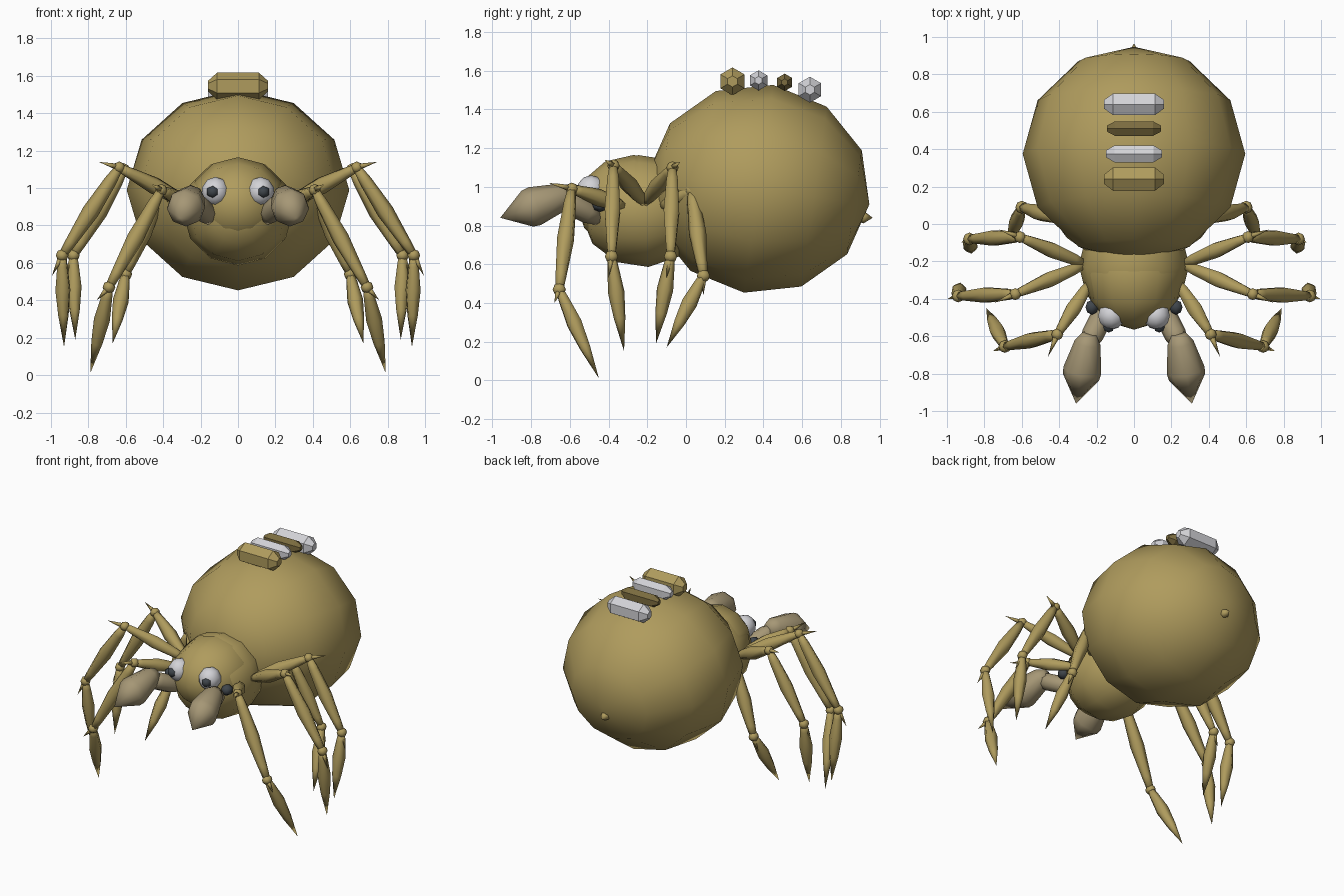
import bpy, bmesh, math
from mathutils import Vector, Matrix

if "Cube" in bpy.data.objects:
    bpy.data.objects.remove(bpy.data.objects["Cube"])


def material(name, rgb):
    m = bpy.data.materials.new(name)
    m.diffuse_color = (*rgb, 1)
    m.use_nodes = True
    m.node_tree.nodes["Principled BSDF"].inputs["Base Color"].default_value = m.diffuse_color
    return m


TAN = material("tan", (0.43, 0.33, 0.11))
BEIGE = material("beige", (0.38, 0.31, 0.18))
BROWN = material("brown", (0.20, 0.15, 0.05))
DARK = material("dark", (0.05, 0.06, 0.07))
PALE = material("pale", (0.65, 0.65, 0.68))


def finish(bm, name, mat, smooth):
    bmesh.ops.recalc_face_normals(bm, faces=bm.faces)
    for f in bm.faces:
        f.smooth = smooth
    me = bpy.data.meshes.new(name)
    bm.to_mesh(me)
    bm.free()
    me.materials.append(mat)
    ob = bpy.data.objects.new(name, me)
    bpy.context.collection.objects.link(ob)
    return ob


def ball(name, loc, radii, mat, tilt=0, seg=12, rings=6):
    """Ellipsoid with its poles along y, tilted about x."""
    bm = bmesh.new()
    bmesh.ops.create_uvsphere(bm, u_segments=seg, v_segments=rings, radius=1)
    bm.transform(Matrix.Rotation(math.radians(-90), 4, 'X'))
    bm.transform(Matrix.Translation(loc) @ Matrix.Rotation(math.radians(tilt), 4, 'X')
                 @ Matrix.Diagonal((*radii, 1)))
    return finish(bm, name, mat, True)


def spindle(name, a, b, profile, mat=TAN, sides=6, smooth=True):
    """Lathe a (fraction, radius) profile along the line a-b."""
    a, b = Vector(a), Vector(b)
    d = b - a
    q = d.to_track_quat('Z', 'Y')
    bm = bmesh.new()
    rings = []
    for t, r in profile:
        c = a + d * t
        if r == 0:
            rings.append([bm.verts.new(c)])
            continue
        rings.append([bm.verts.new(c + q @ Vector((r * math.sin(k * math.tau / sides),
                                                   r * math.cos(k * math.tau / sides), 0)))
                      for k in range(sides)])
    for lo, hi in zip(rings, rings[1:]):
        for k in range(sides):
            j = (k + 1) % sides
            loop = [lo[k % len(lo)], lo[j % len(lo)], hi[j % len(hi)], hi[k % len(hi)]]
            bm.faces.new(list(dict.fromkeys(loop)))
    for end in (rings[0], rings[-1]):
        if len(end) > 2:
            bm.faces.new(end)
    return finish(bm, name, mat, smooth)


# body
ball("abdomen", (0, 0.375, 0.99), (0.595, 0.578, 0.542), TAN, -8)
ball("thorax", (0, -0.22, 0.875), (0.295, 0.32, 0.29), TAN, 5)
ball("head", (0, -0.27, 0.912), (0.265, 0.295, 0.253), TAN)
spindle("spinneret", (0, 0.88, 0.845), (0, 0.965, 0.84), [(0, .02), (.45, .032), (1, 0)])

# back ridges: y, centre z, radius, half length
for i, (y, z, r, h) in enumerate([(0.24, 1.545, 0.072, 0.16), (0.375, 1.55, 0.052, 0.15),
                                  (0.51, 1.54, 0.045, 0.145), (0.64, 1.502, 0.067, 0.16)]):
    bm = bmesh.new()
    rings = [[bm.verts.new((x * h, y + r * s * math.sin(k * math.tau / 6),
                            z + r * s * math.cos(k * math.tau / 6))) for k in range(6)]
             for x, s in ((-1, .4), (-.7, 1), (.7, 1), (1, .4))]
    for lo, hi in zip(rings, rings[1:]):
        for k in range(6):
            bm.faces.new((lo[k], lo[k - 1], hi[k - 1], hi[k]))
    bm.faces.new(rings[0])
    bm.faces.new(rings[-1])
    finish(bm, f"back_ridge_{i + 1}", PALE if i % 2 else BROWN if i == 2 else TAN, False)

# root, knee, ankle, tip, knee spike, ankle spike
LEGS = [
    ((0.24, -0.32, 0.90), (0.41, -0.59, 0.99), (0.69, -0.655, 0.47), (0.79, -0.45, 0.01),
     (0.46, -0.71, 1.02), (0.755, -0.68, 0.40)),
    ((0.27, -0.22, 0.92), (0.635, -0.375, 1.11), (0.94, -0.385, 0.64), (0.93, -0.32, 0.15),
     (0.745, -0.42, 1.14), (0.995, -0.40, 0.53)),
    ((0.27, -0.21, 0.92), (0.61, -0.07, 1.10), (0.88, -0.08, 0.64), (0.87, -0.155, 0.19),
     (0.72, -0.03, 1.13), (0.925, -0.10, 0.53)),
    ((0.25, -0.12, 0.90), (0.41, 0.03, 0.98), (0.60, 0.09, 0.54), (0.67, -0.10, 0.17),
     (0.46, 0.12, 1.02), (0.635, 0.09, 0.44)),
]
LIMB = [(0, .022), (.15, .034), (.5, .046), (.85, .03), (1, .022)]
FOOT = [(0, .022), (.12, .03), (.38, .043), (.65, .03), (1, 0)]
SPIKE = [(0, .02), (1, 0)]

for side, s in (("left", -1), ("right", 1)):
    def at(p):
        return (p[0] * s, p[1], p[2])

    # legs
    for i, leg in enumerate(LEGS):
        root, knee, ankle, tip, ks, fs = map(at, leg)
        n = f"{side}_leg_{i + 1}_"
        spindle(n + "thigh", root, knee, LIMB)
        spindle(n + "shin", knee, ankle, LIMB)
        spindle(n + "foot", ankle, tip, FOOT)
        ball(n + "knee", knee, (.032,) * 3, TAN, 0, 8, 4)
        ball(n + "ankle", ankle, (.034,) * 3, TAN, 0, 8, 4)
        spindle(n + "knee_spike", knee, ks, SPIKE, TAN, 5)
        spindle(n + "ankle_spike", ankle, fs, SPIKE, TAN, 5)

    # eyes
    ball(side + "_eye", at((0.12, -0.49, 0.98)), (.075, .075, .08), PALE, 0, 10, 6)
    ball(side + "_pupil", at((0.135, -0.55, 0.98)), (.035, .03, .035), DARK, 0, 6, 4)
    ball(side + "_small_eye", at((0.225, -0.445, 0.91)), (.04, .04, .04), DARK, 0, 6, 4)

    # feelers
    spindle(side + "_feeler_stem", at((0.15, -0.45, 0.84)), at((0.25, -0.65, 0.94)),
            [(0, .04), (.3, .06), (.7, .06), (1, .045)], BEIGE, 8)
    spindle(side + "_feeler_club", at((0.24, -0.59, 0.965)), at((0.31, -0.96, 0.84)),
            [(0, .04), (.12, .07), (.52, .103), (.62, .098), (1, 0)], BEIGE, 8)
